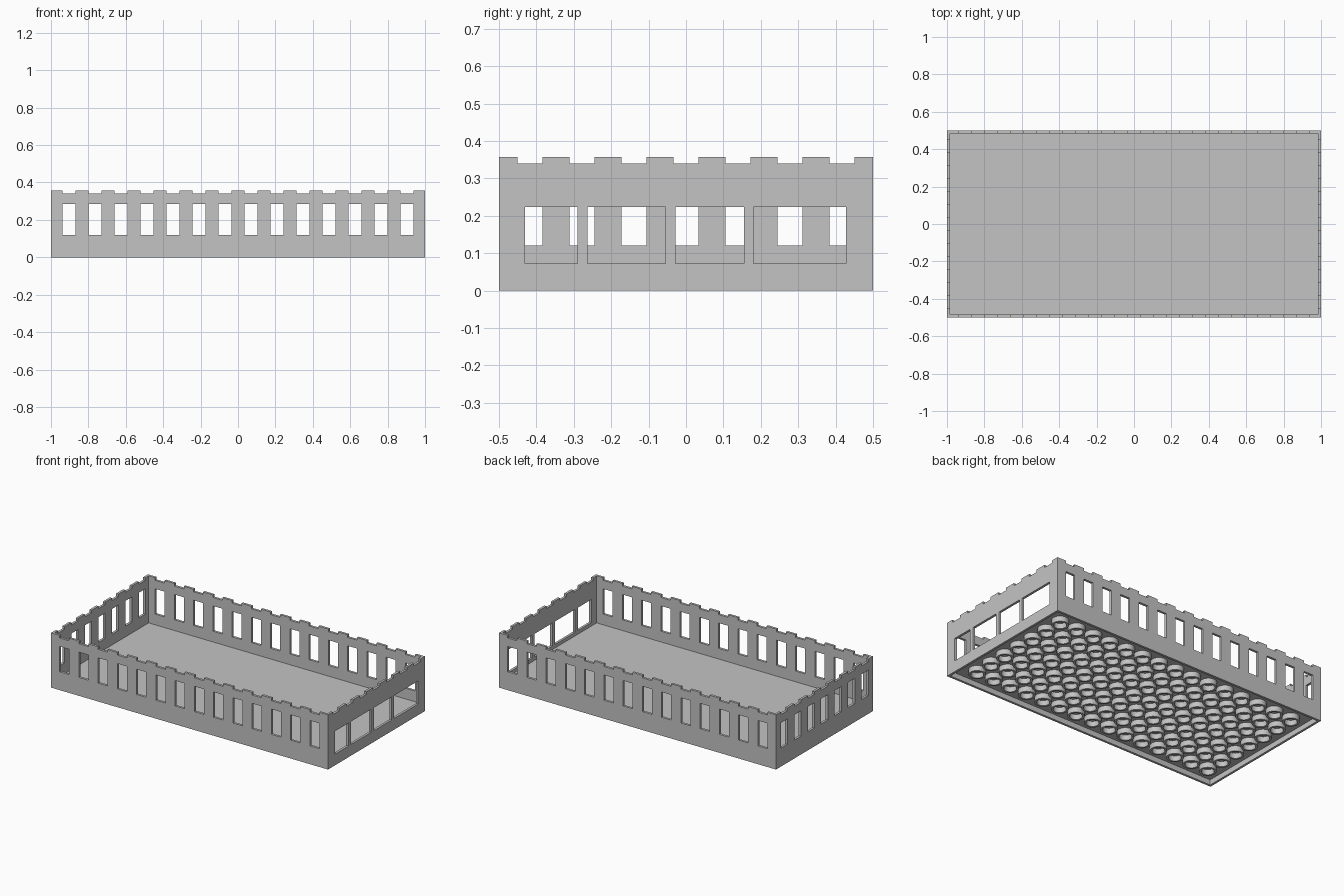
import bpy
import bmesh
from math import pi

if "Cube" in bpy.data.objects:
    bpy.data.objects.remove(bpy.data.objects["Cube"])

FLOOR, NOTCH, TOP = 0.05, 0.34, 0.357     # heights
THICK, RIM, CEILING = 0.0156, 0.021, 0.034
BAY, OPEN = 0.139, 0.068                  # bay spacing and opening width
STUD = 0.125                              # underside tube spacing

grey = bpy.data.materials.new("plain grey")
grey.use_nodes = True
colour = (0.55, 0.55, 0.55, 1)
grey.diffuse_color = colour
grey.node_tree.nodes["Principled BSDF"].inputs["Base Color"].default_value = colour


def add_object(name, bm):
    bmesh.ops.recalc_face_normals(bm, faces=bm.faces)
    mesh = bpy.data.meshes.new(name)
    bm.to_mesh(mesh)
    bm.free()
    mesh.materials.append(grey)
    obj = bpy.data.objects.new(name, mesh)
    bpy.context.collection.objects.link(obj)
    return obj


def bay_centres(count):
    return [(i - (count - 1) / 2) * BAY for i in range(count)]


def rectangle(u0, u1, z0, z1):
    return [(u0, z0), (u1, z0), (u1, z1), (u0, z1)]


def tall_windows(count):
    return [rectangle(c - OPEN / 2, c + OPEN / 2, 0.12, 0.285)
            for c in bay_centres(count)]


def wall(name, half, bays, windows, location, turn):
    """Crenellated outline with window holes, extruded to the wall thickness."""
    outline = [(-half, FLOOR), (half, FLOOR), (half, TOP)]
    for c in reversed(bay_centres(bays)):
        a, b = c + OPEN / 2, c - OPEN / 2
        outline += [(a, TOP), (a, NOTCH), (b, NOTCH), (b, TOP)]
    outline.append((-half, TOP))

    curve = bpy.data.curves.new(name, "CURVE")
    curve.dimensions = "2D"
    curve.fill_mode = "BOTH"
    curve.extrude = THICK / 2
    for points in [outline] + windows:
        spline = curve.splines.new("POLY")
        spline.points.add(len(points) - 1)
        for p, (u, z) in zip(spline.points, points):
            p.co = (u, z, 0, 1)
        spline.use_cyclic_u = True

    # Turn the filled curve into a clean mesh
    helper = bpy.data.objects.new("wall_helper", curve)
    bpy.context.collection.objects.link(helper)
    graph = bpy.context.evaluated_depsgraph_get()
    mesh = bpy.data.meshes.new_from_object(helper.evaluated_get(graph))
    bpy.data.objects.remove(helper)
    bm = bmesh.new()
    bm.from_mesh(mesh)
    bpy.data.meshes.remove(mesh)
    bmesh.ops.remove_doubles(bm, verts=bm.verts, dist=0.0001)
    for face in bm.faces:
        face.smooth = False
        face.material_index = 0
    obj = add_object(name, bm)
    obj.location = location
    obj.rotation_euler = (pi / 2, 0, turn)


# Long walls, then end walls fitted between them
edge_y, edge_x = 0.5 - THICK / 2, 1 - THICK / 2
wall("front_wall", 1, 14, tall_windows(14), (0, -edge_y, 0), 0)
wall("back_wall", 1, 14, tall_windows(14), (0, edge_y, 0), 0)
wide_windows = [rectangle(a, b, 0.073, 0.223) for a, b in
                [(-0.43, -0.29), (-0.263, -0.055), (-0.028, 0.155), (0.18, 0.428)]]
wall("left_end_wall", 0.5 - THICK, 7, wide_windows, (edge_x, 0, 0), pi / 2)
wall("right_end_wall", 0.5 - THICK, 7, tall_windows(7), (-edge_x, 0, 0), pi / 2)

# Base slab with a hollow underside
bm = bmesh.new()
bmesh.ops.create_cube(bm, size=1)
for v in bm.verts:
    v.co = (v.co.x * 2, v.co.y, (v.co.z + 0.5) * FLOOR)
bottom = min(bm.faces, key=lambda f: f.calc_center_median().z)
bmesh.ops.inset_region(bm, faces=[bottom], thickness=RIM)
inner = bmesh.ops.extrude_face_region(bm, geom=[bottom])
bmesh.ops.translate(bm, vec=(0, 0, CEILING),
                    verts=[g for g in inner["geom"] if isinstance(g, bmesh.types.BMVert)])
if bottom.is_valid:
    bmesh.ops.delete(bm, geom=[bottom], context="FACES_ONLY")
add_object("base", bm)

# Underside tubes: one ring repeated in both directions
bm = bmesh.new()
rings = []
for radius, z in [(0.0375, CEILING), (0.0375, 0), (0.051, 0), (0.051, CEILING)]:
    ring = bmesh.ops.create_circle(bm, segments=24, radius=radius)["verts"]
    bmesh.ops.translate(bm, verts=ring, vec=(0, 0, z))
    rings.append(ring)
for low, high in zip(rings, rings[1:]):
    for i in range(24):
        j = (i + 1) % 24
        bm.faces.new((low[i], low[j], high[j], high[i]))
tubes = add_object("underside_tubes", bm)
tubes.location = (-7 * STUD, -3 * STUD, 0)
for axis, count in ((0, 15), (1, 7)):
    array = tubes.modifiers.new("repeat", "ARRAY")
    array.count = count
    array.use_relative_offset = False
    array.use_constant_offset = True
    offset = [0, 0, 0]
    offset[axis] = STUD
    array.constant_offset_displace = offset
bpy.context.view_layer.objects.active = tubes
tubes.select_set(True)
bpy.ops.object.shade_smooth_by_angle()
